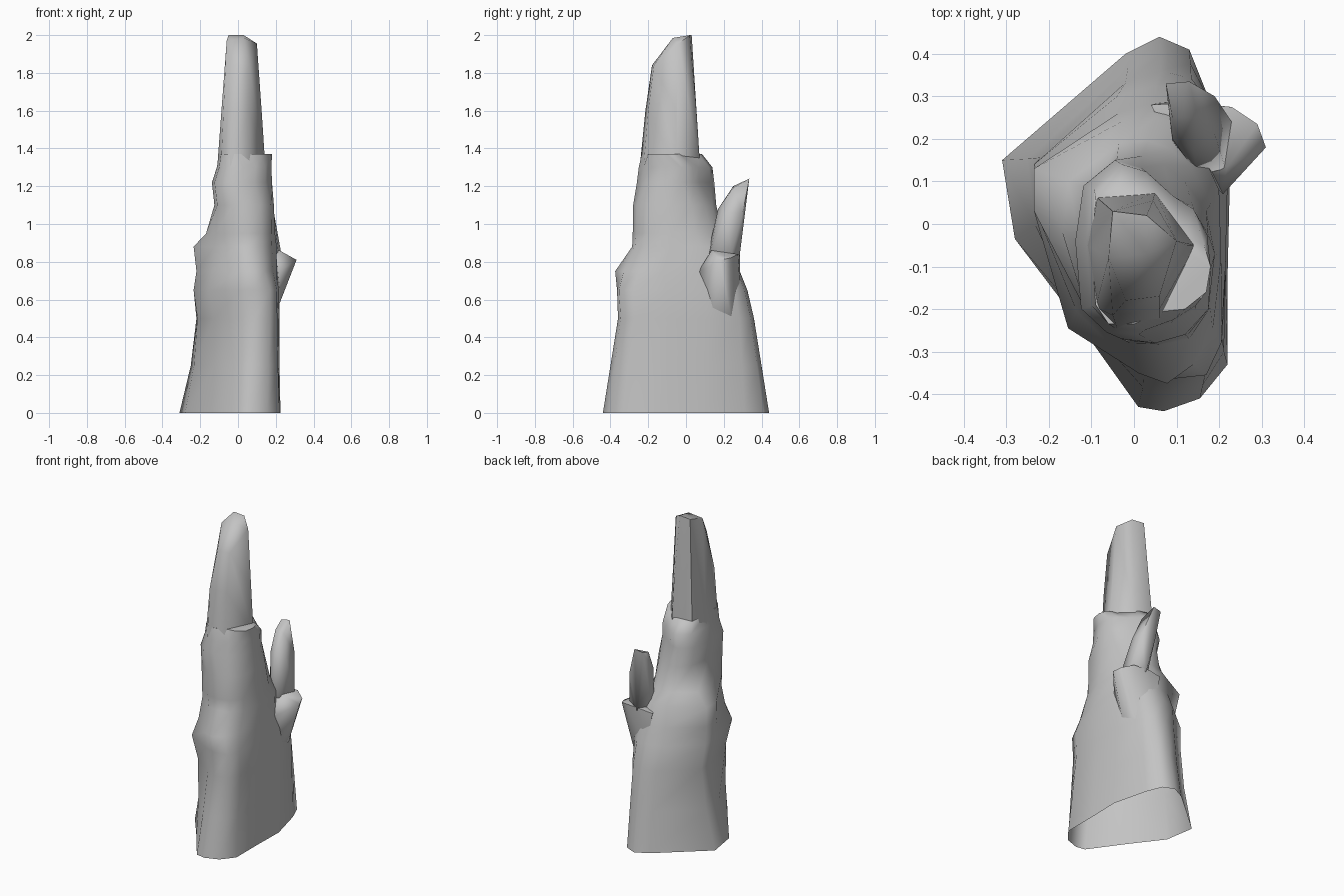
import bpy
import bmesh
import math

if "Cube" in bpy.data.objects:
    bpy.data.objects.remove(bpy.data.objects["Cube"], do_unlink=True)

# Single stone colour
stone = bpy.data.materials.new("stone_grey")
stone.use_nodes = True
colour = (0.55, 0.55, 0.55, 1.0)
stone.diffuse_color = colour
stone.node_tree.nodes["Principled BSDF"].inputs["Base Color"].default_value = colour


def finish(name, bm):
    """Turn a bmesh into a smooth shaded stone object."""
    bmesh.ops.recalc_face_normals(bm, faces=bm.faces)
    mesh = bpy.data.meshes.new(name)
    bm.to_mesh(mesh)
    bm.free()
    mesh.materials.append(stone)
    obj = bpy.data.objects.new(name, mesh)
    bpy.context.collection.objects.link(obj)
    bpy.ops.object.select_all(action="DESELECT")
    obj.select_set(True)
    bpy.context.view_layer.objects.active = obj
    bpy.ops.object.shade_smooth_by_angle(angle=math.radians(70))
    return obj


def mix(first, second, amount):
    """Blend two outlines that have matching points."""
    return [tuple(p + (q - p) * amount for p, q in zip(a, b))
            for a, b in zip(first, second)]


def fit(outline, left, right, front, back):
    """Stretch an outline to the given limits."""
    xs = [p[0] for p in outline]
    ys = [p[1] for p in outline]
    wide = (right - left) / (max(xs) - min(xs))
    deep = (back - front) / (max(ys) - min(ys))
    return [(left + (x - min(xs)) * wide, front + (y - min(ys)) * deep)
            for x, y in outline]


def loft(name, rings):
    """Skin a stack of outlines, open below and closed on top."""
    bm = bmesh.new()
    rows = [[bm.verts.new((x, y, z)) for x, y in outline] for z, outline in rings]
    for low, high in zip(rows, rows[1:]):
        count = len(low)
        for i in range(count):
            j = (i + 1) % count
            bm.faces.new((low[i], low[j], high[j], high[i]))
    bm.faces.new(rows[-1])
    return finish(name, bm)


def chunk(name, points):
    """Angular lump of rock wrapped around a few corners."""
    bm = bmesh.new()
    for point in points:
        bm.verts.new(point)
    result = bmesh.ops.convex_hull(bm, input=bm.verts)
    inner = {e for e in result["geom_interior"] + result["geom_unused"]
             if isinstance(e, bmesh.types.BMVert)}
    if inner:
        bmesh.ops.delete(bm, geom=list(inner), context="VERTS")
    return finish(name, bm)


# Outlines of the main rock, all starting at the front and running anticlockwise
foot = [(.01, -.43), (.07, -.44), (.155, -.41), (.22, -.33), (.22, -.12),
        (.225, .09), (.17, .31), (.13, .41), (.06, .44), (-.02, .4),
        (-.31, .15), (-.28, -.035), (-.14, -.22)]
ledge = [(.01, -.34), (.08, -.365), (.17, -.355), (.205, -.28), (.215, -.1),
         (.22, .1), (.18, .26), (.13, .31), (.05, .325), (-.04, .3),
         (-.235, .14), (-.235, .03), (-.155, -.245)]
crown = [(-.01, -.28), (.06, -.285), (.13, -.27), (.18, -.2), (.205, -.08),
         (.2, .08), (.15, .19), (.11, .23), (.05, .25), (-.03, .24),
         (-.235, .13), (-.235, .03), (-.125, -.18)]
waist = [(-.03, -.27), (.05, -.28), (.12, -.26), (.175, -.2), (.19, -.07),
         (.17, .03), (.12, .1), (.07, .14), (.02, .16), (-.04, .155),
         (-.1, .08), (-.125, -.05), (-.11, -.21)]
shoulder = [(-.06, -.235), (0, -.235), (.07, -.205), (.12, -.2), (.17, -.16),
            (.18, -.1), (.165, -.05), (.12, -.03), (.04, .065), (-.035, .085),
            (-.09, .065), (-.1, -.05), (-.09, -.19)]

# The front corners step back above the ledge
shelf = fit(ledge, -.22, .21, -.375, .285)
shelf[2:4] = [(.14, -.33), (.185, -.25)]
shelf[-1] = (-.135, -.205)

# Upper knuckle with a blunt step behind the spire
knuckle = fit(mix(waist, shoulder, .5), -.138, .18, -.26, .14)
knuckle[-4] = (-.045, .15)

# Main rock up to the broken shoulder
loft("rock_body", [
    (0, foot),
    (.25, fit(mix(foot, ledge, .4), -.25, .22, -.4, .4)),
    (.5, fit(mix(foot, ledge, .8), -.22, .22, -.36, .36)),
    (.65, ledge),
    (.75, shelf),
    (.88, crown),
    (.95, mix(crown, waist, .6)),
    (1.1, waist),
    (1.22, knuckle),
    (1.3, fit(knuckle, -.112, .177, -.25, .14)),
    (1.37, shoulder),
])

# Tall spire with a slanted tip
chunk("tall_spire", [
    (-.09, -.195, 1.3), (-.04, -.245, 1.3), (.06, -.225, 1.3), (.145, -.05, 1.3),
    (.05, .075, 1.3), (-.09, .065, 1.3), (-.11, -.05, 1.3),
    (-.05, -.215, 1.6), (.06, -.2, 1.6), (.125, -.05, 1.6),
    (.045, .055, 1.6), (-.07, .05, 1.6), (-.085, -.07, 1.6),
    (-.02, -.18, 1.84), (.06, -.17, 1.84), (.1, -.04, 1.955),
    (.03, .02, 2), (-.05, .03, 2), (-.06, -.08, 1.97), (.03, -.07, 1.985)])

# Splayed collar that holds the small spike
chunk("spike_collar", [
    (.31, .18, .81), (.29, .235, .82), (.23, .275, .84), (.12, .285, .84),
    (.04, .28, .83), (.1, .16, .84), (.22, .135, .86), (.2, .06, .74),
    (.205, .14, .54), (.185, .24, .5), (.08, .29, .6)])

# Small leaning spike
chunk("small_spike", [
    (.09, .19, .75), (.15, .115, .84), (.215, .13, .84), (.23, .24, .84),
    (.15, .28, .8), (.09, .2, 1.08), (.14, .17, 1.08), (.19, .21, 1.06),
    (.19, .3, 1.06), (.09, .3, 1.06), (.075, .33, 1.23), (.13, .335, 1.24),
    (.09, .25, 1.2), (.15, .25, 1.19)])
